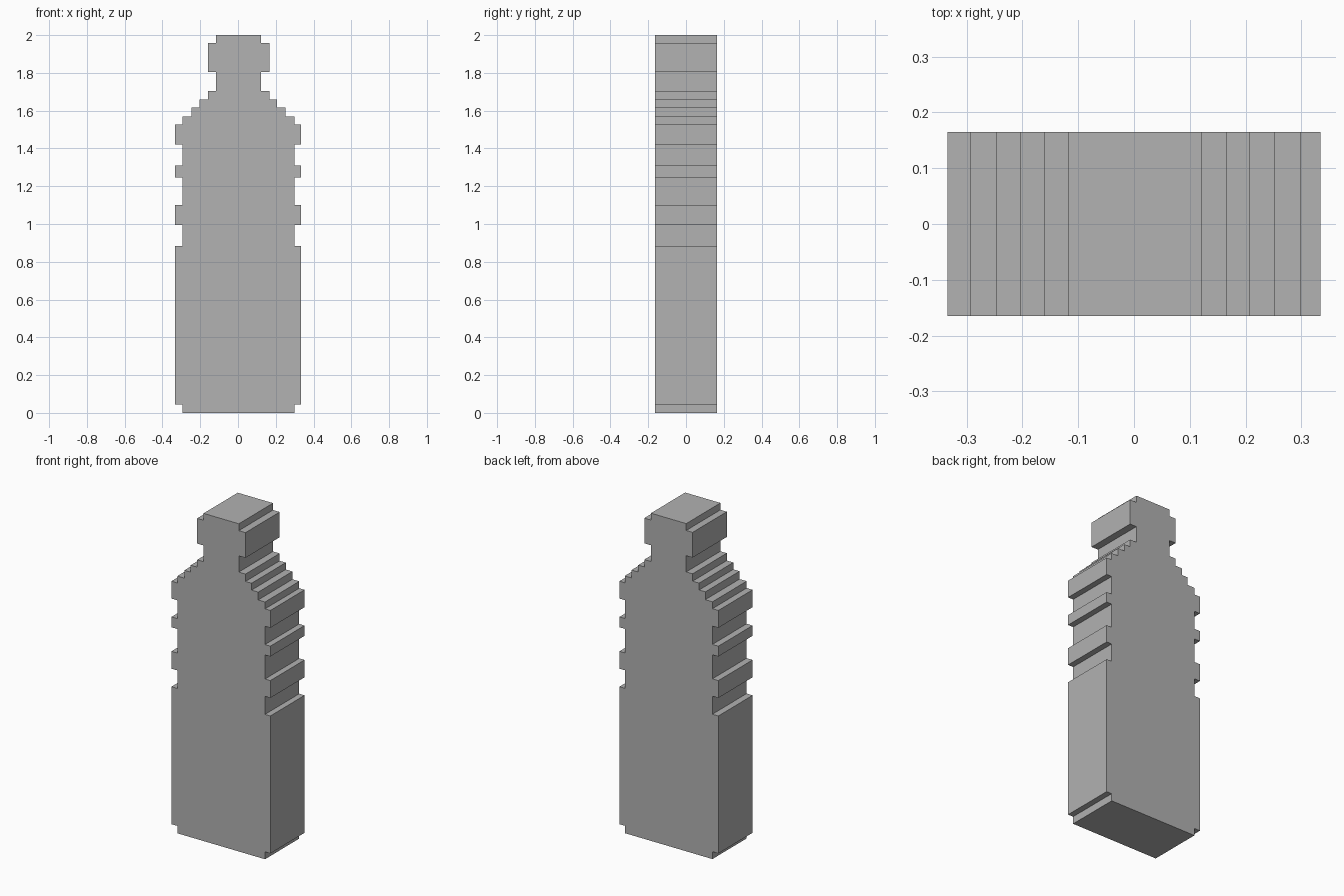
import bpy
import bmesh

cube = bpy.data.objects.get("Cube")
if cube:
    bpy.data.objects.remove(cube, do_unlink=True)

# Plain grey material
grey = bpy.data.materials.new("plain_grey")
grey.use_nodes = True
colour = (0.445, 0.445, 0.445, 1.0)
grey.diffuse_color = colour
grey.node_tree.nodes["Principled BSDF"].inputs["Base Color"].default_value = colour

# Left and right edges of each stepped width
WIDE = (-0.334, 0.334)
BODY = (-0.294, 0.298)
SHOULDER_LOW = (-0.246, 0.252)
SHOULDER_HIGH = (-0.204, 0.207)
CAP = (-0.16, 0.166)
NECK = (-0.117, 0.121)
HALF_DEPTH = 0.165

# Bands from the base up: (edges, top height)
bands = [
    (BODY, 0.045), (WIDE, 0.884),                    # foot and lower body
    (BODY, 0.994), (WIDE, 1.10),                     # grip ribs
    (BODY, 1.247), (WIDE, 1.31),
    (BODY, 1.422), (WIDE, 1.528),
    (BODY, 1.57), (SHOULDER_LOW, 1.618),             # stepped shoulder
    (SHOULDER_HIGH, 1.66), (CAP, 1.705),
    (NECK, 1.804), (CAP, 1.958), (NECK, 2.0),        # neck and cap
]

# Stepped outline: up the right side, down the left side
right, left = [], []
bottom = 0.0
for (x_left, x_right), top in bands:
    right += [(x_right, bottom), (x_right, top)]
    left += [(x_left, bottom), (x_left, top)]
    bottom = top
outline = right + left[::-1]

# Extrude the outline from front to back
bm = bmesh.new()
front = bm.faces.new([bm.verts.new((x, -HALF_DEPTH, z)) for x, z in outline])
extruded = bmesh.ops.extrude_face_region(bm, geom=[front], use_keep_orig=True)
moved = [v for v in extruded["geom"] if isinstance(v, bmesh.types.BMVert)]
bmesh.ops.translate(bm, verts=moved, vec=(0, 2 * HALF_DEPTH, 0))
bmesh.ops.recalc_face_normals(bm, faces=bm.faces[:])

mesh = bpy.data.meshes.new("bottle")
bm.to_mesh(mesh)
bm.free()
mesh.materials.append(grey)
bottle = bpy.data.objects.new("bottle", mesh)
bpy.context.collection.objects.link(bottle)
